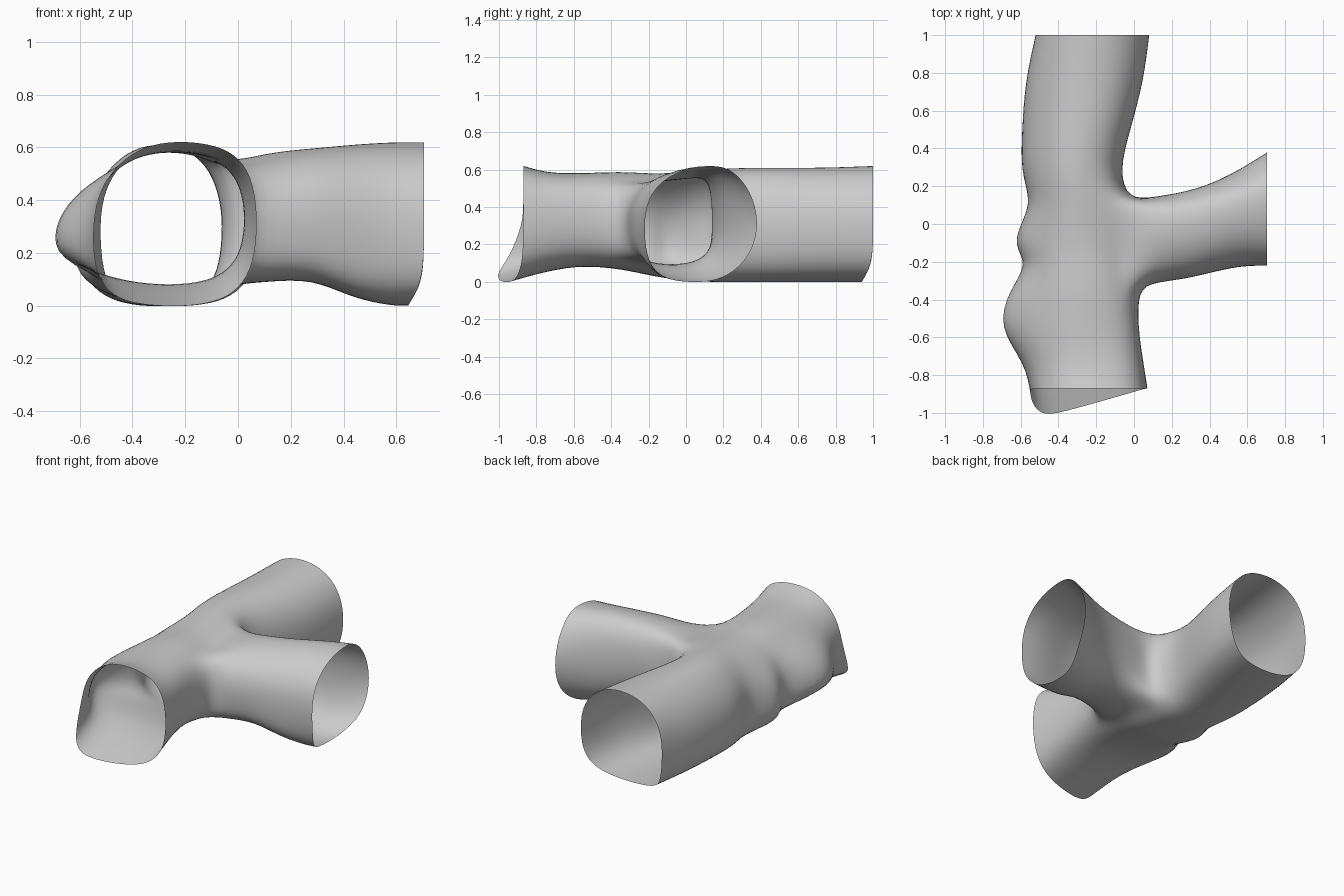
import bpy, bmesh, math

if "Cube" in bpy.data.objects:
    bpy.data.objects.remove(bpy.data.objects["Cube"])

N = 16          # sides of every ring
GROW = 1.022    # offsets the slight shrink of the subdivision


def section(k, e_right_top, e_left_top, e_left_bottom, e_right_bottom):
    """Unit rounded profile with its own squareness in each quarter."""
    a = 2 * math.pi * k / N
    c, s = math.cos(a), math.sin(a)
    if s > 0:
        e = e_right_top if c > 0 else e_left_top
    else:
        e = e_right_bottom if c > 0 else e_left_bottom
    p = 2 / e
    return (math.copysign(abs(c) ** p, c), math.copysign(abs(s) ** p, s))


bm = bmesh.new()

# main tunnel: y, left x, right x, bottom z, top z, left wall bulge
main = [
    (1.00, -0.52, 0.08, 0.00, 0.62, 0.00),
    (0.75, -0.535, 0.05, 0.00, 0.61, 0.05),
    (0.50, -0.54, -0.02, 0.00, 0.61, 0.06),
    (0.28, -0.54, -0.08, 0.00, 0.61, 0.07),
    (0.13, -0.53, -0.03, 0.00, 0.60, 0.02),
    (0.03, -0.54, 0.00, 0.01, 0.59, 0.05),
    (-0.11, -0.55, 0.02, 0.02, 0.58, 0.11),
    (-0.21, -0.54, 0.02, 0.04, 0.58, 0.02),
    (-0.35, -0.54, 0.02, 0.07, 0.59, 0.14),
    (-0.55, -0.55, 0.02, 0.09, 0.58, 0.20),
    (-0.74, -0.53, 0.05, 0.06, 0.58, 0.05),
    (-0.87, -0.53, 0.07, 0.00, 0.62, 0.02),
]
bulge_weight = {7: 0.4, 8: 0.8, 9: 1.0, 10: 0.4}
roof_lift = {4: 0.035, 5: 0.03, 6: 0.015}       # roof runs level into the branch
rings = []
for j, (y, xl, xr, zb, zt, b) in enumerate(main):
    ring = []
    for k in range(N):
        u, v = section(k, 2.8 if j > 8 else 2.2, 2.2, 3.6 if j != 9 else 2.7, 2.7)
        x = (xl + xr) / 2 + u * (xr - xl) / 2 * GROW - b * bulge_weight.get(k, 0)
        z = (zb + zt) / 2 + v * (zt - zb) / 2 * GROW
        if k == 2:
            z += roof_lift.get(j, 0)
        yy = y
        if j == len(main) - 1 and z < 0.22:     # floor lip at the front
            t = min(1, (0.07 - x) / 0.5)
            yy -= 0.14 * max(0, t) * min(1, (0.22 - z) / 0.17)
        if j == 0 and z < 0.1:                  # floor set back at the rear
            yy -= 0.06 * (0.1 - z) / 0.1
        ring.append(bm.verts.new((x, yy, z)))
    rings.append(ring)

A, B = 4, 8     # rings bounding the side opening
for j in range(len(rings) - 1):
    for k in range(N):
        if A <= j < B and (k < 2 or k >= N - 2):
            continue
        n = (k + 1) % N
        bm.faces.new((rings[j][k], rings[j][n], rings[j + 1][n], rings[j + 1][k]))

# edge of the side opening, walked from the back over the top to the front
loop = [rings[A][k] for k in (0, 1, 2)]
loop += [rings[j][2] for j in (5, 6, 7)]
loop += [rings[B][k] for k in (2, 1, 0, -1, -2)]
loop += [rings[j][-2] for j in (7, 6, 5)]
loop += [rings[A][k] for k in (-2, -1)]

# side branch: x, front y, back y, bottom z, top z
branch = [
    (0.10, -0.31, 0.14, 0.09, 0.58),
    (0.28, -0.29, 0.17, 0.105, 0.595),
    (0.43, -0.25, 0.22, 0.03, 0.61),
    (0.58, -0.22, 0.30, 0.00, 0.62),
    (0.705, -0.22, 0.38, 0.00, 0.62),
]
prev = loop
for j, (x, yf, yb, zb, zt) in enumerate(branch):
    ring = []
    f = j / 4
    for k in range(N):
        # square at the neck, round at the back of the mouth
        u, v = section(k, 2.9 - 0.9 * f, 2.0 + 0.2 * f, 3.2, 2.8 - 0.8 * f)
        skew = 0.07 * max(0, v) * (1 - abs(u))      # ridge leans to the back
        z = (zb + zt) / 2 + v * (zt - zb) / 2 * GROW
        xx = x
        if j == 4 and z < 0.1:                      # floor set back at the mouth
            xx -= 0.06 * (0.1 - z) / 0.1
        ring.append(bm.verts.new((xx, (yf + yb) / 2 + u * (yb - yf) / 2 * GROW + skew, z)))
    for k in range(N):
        n = (k + 1) % N
        bm.faces.new((prev[k], prev[n], ring[n], ring[k]))
    prev = ring

bmesh.ops.recalc_face_normals(bm, faces=bm.faces)
mesh = bpy.data.meshes.new("tunnel_junction")
bm.to_mesh(mesh)
bm.free()
for poly in mesh.polygons:
    poly.use_smooth = True
tunnel = bpy.data.objects.new("tunnel_junction", mesh)
bpy.context.collection.objects.link(tunnel)
sub = tunnel.modifiers.new("smooth", 'SUBSURF')
sub.levels = sub.render_levels = 2
